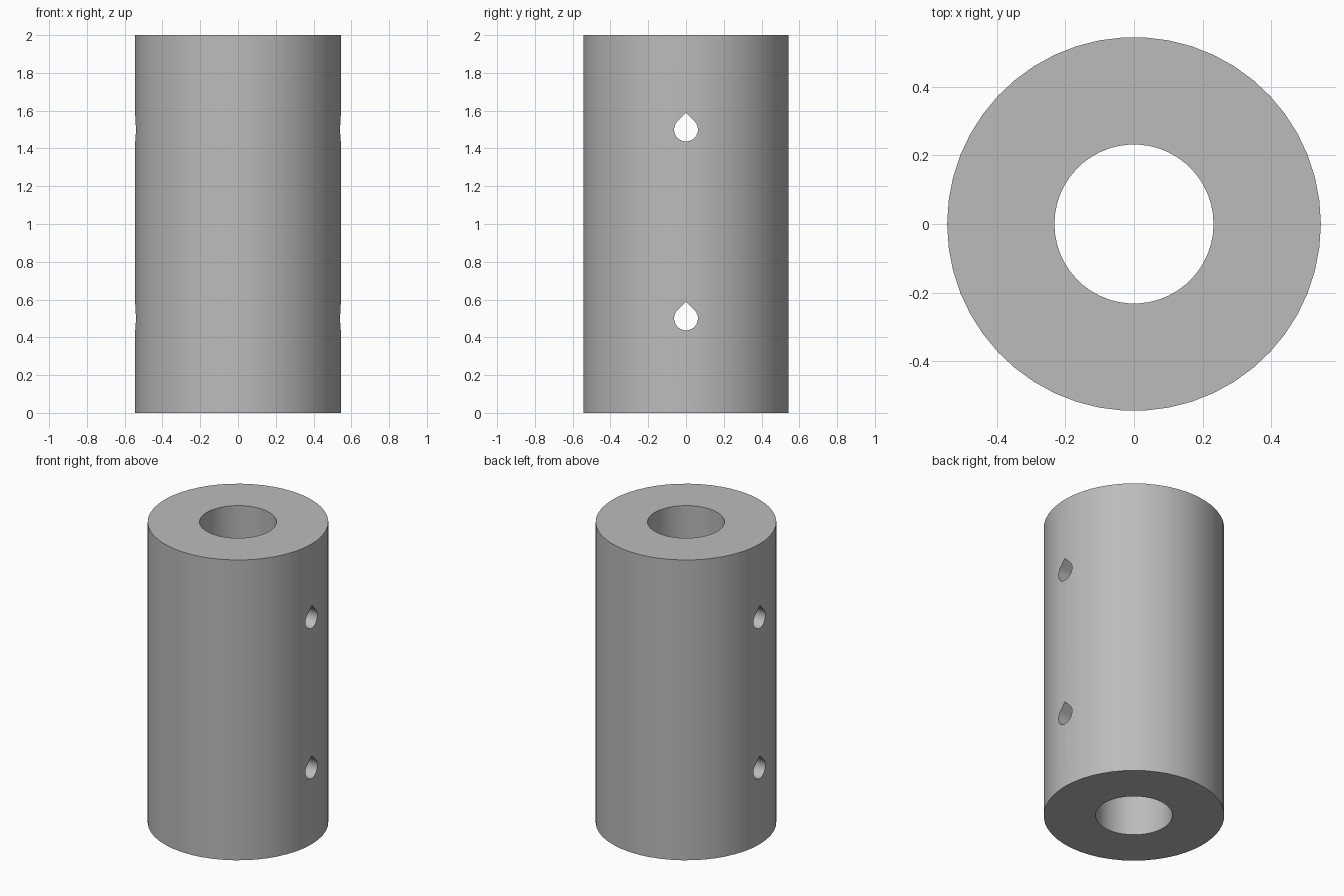
import bpy
import bmesh
from math import cos, sin, pi, radians

OUTER, BORE, HEIGHT = 0.545, 0.232, 2.0
PIN_RADIUS = 0.063

cube = bpy.data.objects.get("Cube")
if cube:
    bpy.data.objects.remove(cube, do_unlink=True)

grey = bpy.data.materials.new("plain grey")
grey.use_nodes = True
colour = (0.5, 0.5, 0.5, 1)
grey.diffuse_color = colour
grey.node_tree.nodes["Principled BSDF"].inputs["Base Color"].default_value = colour


def prism(name, outline, direction):
    """Extrude a closed outline of 3D points along a direction."""
    bm = bmesh.new()
    face = bm.faces.new([bm.verts.new(p) for p in outline])
    moved = bmesh.ops.extrude_face_region(bm, geom=[face])["geom"]
    bmesh.ops.translate(bm, vec=direction,
                        verts=[v for v in moved if isinstance(v, bmesh.types.BMVert)])
    bmesh.ops.recalc_face_normals(bm, faces=bm.faces)
    mesh = bpy.data.meshes.new(name)
    bm.to_mesh(mesh)
    bm.free()
    mesh.materials.append(grey)
    obj = bpy.data.objects.new(name, mesh)
    bpy.context.collection.objects.link(obj)
    return obj


def ring(radius, sides, z):
    return [(radius * cos(2 * pi * i / sides), radius * sin(2 * pi * i / sides), z)
            for i in range(sides)]


def teardrop(z):
    """Round hole whose top runs up to a point along 45 degree tangents."""
    arc = [radians(135 + 270 * i / 36) for i in range(37)]
    points = [(-1, PIN_RADIUS * cos(a), z + PIN_RADIUS * sin(a)) for a in arc]
    return points + [(-1, 0, z + PIN_RADIUS * 2 ** 0.5)]


# Thick tube body
body = prism("coupling_tube", ring(OUTER, 50, 0), (0, 0, HEIGHT))

# Central bore and two teardrop cross holes
cutters = [prism("bore_cutter", ring(BORE, 50, -0.1), (0, 0, HEIGHT + 0.2))]
for label, z in (("lower", 0.5), ("upper", 1.5)):
    cutters.append(prism(label + "_hole_cutter", teardrop(z), (2, 0, 0)))

for cutter in cutters:
    cutter.hide_render = True
    cutter.hide_set(True)
    cut = body.modifiers.new(cutter.name, "BOOLEAN")
    cut.operation = "DIFFERENCE"
    cut.solver = "EXACT"
    cut.object = cutter

# Apply the cuts, then smooth the round walls
bpy.context.view_layer.update()
evaluated = body.evaluated_get(bpy.context.evaluated_depsgraph_get())
cut_mesh = bpy.data.meshes.new_from_object(evaluated)
body.modifiers.clear()
body.data = cut_mesh
for cutter in cutters:
    bpy.data.objects.remove(cutter, do_unlink=True)

bpy.ops.object.select_all(action="DESELECT")
body.select_set(True)
bpy.context.view_layer.objects.active = body
bpy.ops.object.shade_smooth_by_angle(angle=radians(30))
